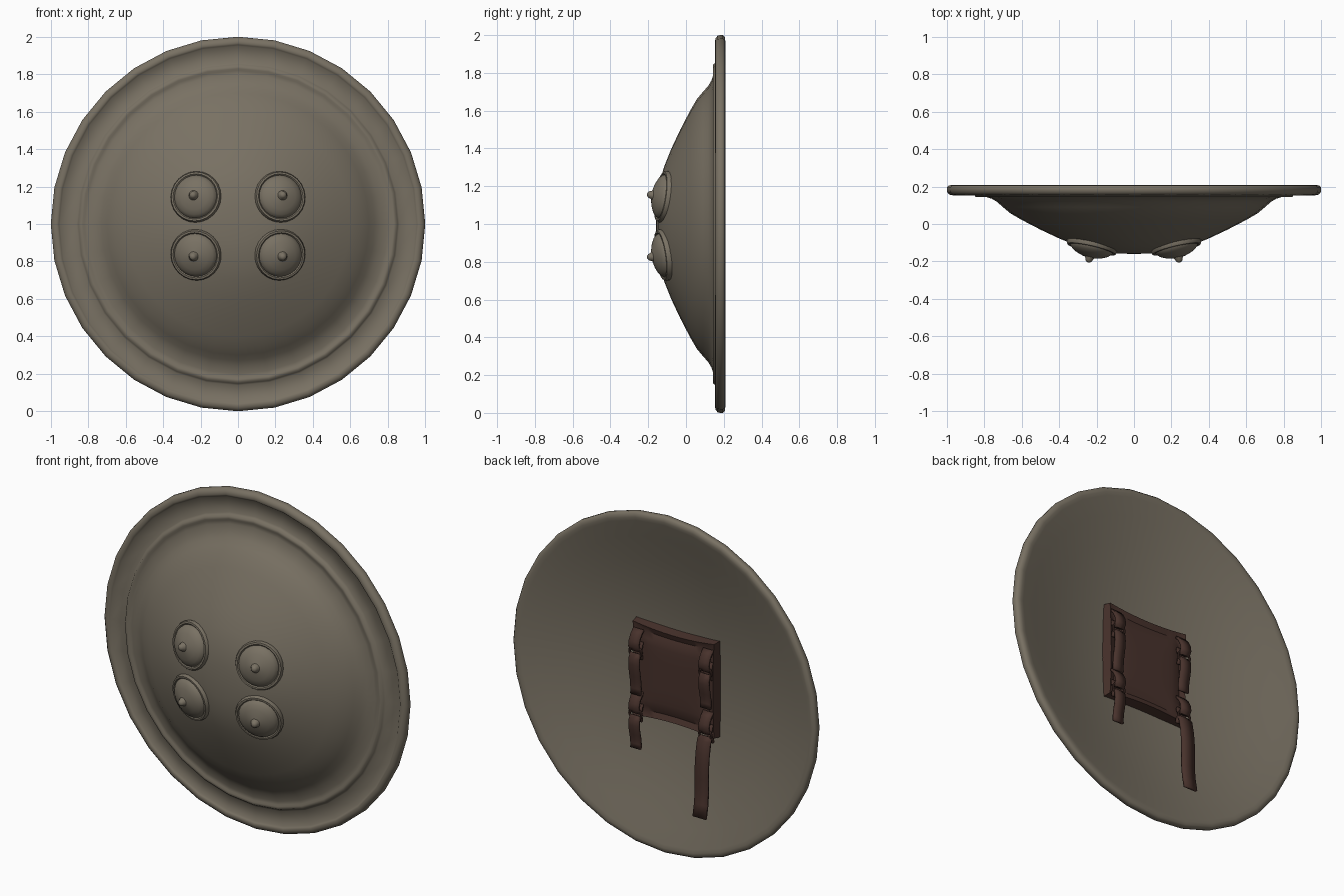
import bpy, bmesh, math
from mathutils import Vector, Matrix

if "Cube" in bpy.data.objects:
    bpy.data.objects.remove(bpy.data.objects["Cube"])


def material(name, rgb):
    m = bpy.data.materials.new(name)
    m.diffuse_color = (*rgb, 1)
    m.use_nodes = True
    m.node_tree.nodes["Principled BSDF"].inputs["Base Color"].default_value = m.diffuse_color
    return m


METAL = material("worn_metal", (0.19, 0.165, 0.125))
LEATHER = material("leather", (0.065, 0.032, 0.025))


def finish(bm, name, mat, angle=40):
    bmesh.ops.recalc_face_normals(bm, faces=bm.faces)
    me = bpy.data.meshes.new(name)
    bm.to_mesh(me)
    bm.free()
    ob = bpy.data.objects.new(name, me)
    bpy.context.collection.objects.link(ob)
    me.materials.append(mat)
    bpy.ops.object.select_all(action='DESELECT')
    ob.select_set(True)
    bpy.context.view_layer.objects.active = ob
    bpy.ops.object.shade_smooth_by_angle(angle=math.radians(angle))
    return ob


def lathe(name, profile, sides, mat, matrix, angle=40):
    """Revolve (radius, height) points about local z."""
    bm = bmesh.new()
    vs = [bm.verts.new((r, 0, h)) for r, h in profile]
    es = [bm.edges.new(p) for p in zip(vs, vs[1:])]
    bmesh.ops.spin(bm, geom=vs + es, cent=(0, 0, 0), axis=(0, 0, 1),
                   angle=2 * math.pi, steps=sides, use_merge=True)
    bmesh.ops.remove_doubles(bm, verts=bm.verts, dist=1e-4)
    bmesh.ops.transform(bm, matrix=matrix, verts=bm.verts)
    return finish(bm, name, mat, angle)


def facing(pos, normal):
    return Matrix.Translation(pos) @ Vector(normal).to_track_quat('Z', 'Y').to_matrix().to_4x4()


def strap(name, x, path, width, thick=0.014):
    """Leather band following (y, z) points, z measured from the shield centre."""
    bm = bmesh.new()
    rows = [[bm.verts.new((x + s * width / 2, y, 1 + z)) for s in (-1, 0, 1)] for y, z in path]
    for a, b in zip(rows, rows[1:]):
        for i in range(2):
            bm.faces.new((a[i], a[i + 1], b[i + 1], b[i]))
    ob = finish(bm, name, LEATHER, 50)
    mod = ob.modifiers.new("thickness", 'SOLIDIFY')
    mod.thickness, mod.offset = thick, 0
    return ob


# Shield body: front dome, step ring, rolled rim, shallow bowl at the back
front = [(0, -.16), (.1, -.157), (.2, -.145), (.3, -.117), (.4, -.077), (.5, -.03),
         (.6, .022), (.66, .057), (.70, .09), (.73, .117), (.76, .135), (.80, .147),
         (.82, .148), (.83, .143), (.845, .144), (.853, .155), (.862, .162), (.95, .166),
         (.957, .158), (.967, .153), (.985, .157), (.997, .168), (1.0, .18)]
back = [(1.0, .195), (.99, .206), (.97, .208), (.95, .203), (.85, .176), (.7, .134),
        (.5, .09), (.3, .06), (.15, .049), (0, .045)]
lathe("shield_body", [(r, -y) for r, y in front + back], 32, METAL,
      facing((0, 0, 1), (0, -1, 0)), 60)

# Four pointed studs, tilted to sit on the dome
stud = [(.136, -.03), (.138, .0), (.132, .013), (.122, .014), (.116, .008), (.113, .016),
        (.1, .03), (.075, .043), (.045, .053), (.026, .058), (.021, .066), (.017, .078),
        (.009, .085), (0, .086)]
for sx in (-1, 1):
    for sz in (-1, 1):
        lathe("stud", stud, 24, METAL,
              facing((sx * .225, -.122, .99 + sz * .155), (sx * .23, -1, sz * .15)))

# Arm pad: padded leather panel with pinched border and bowed sides
bm = bmesh.new()
N = 16
bmesh.ops.create_grid(bm, x_segments=N, y_segments=N, size=1)
for v in bm.verts:
    u, w = v.co.x, v.co.y
    edge = max(abs(u), abs(w))
    bulge = .012 if edge > .95 else (0 if edge > .8 else .018 * (1 - edge ** 4))
    x = u * (.268 - .008 * (1 - w * w))
    z = w * (.28 - .02 * (1 - u * u))
    v.co = (x, .107 + bulge, 1 + z)
ext = bmesh.ops.extrude_face_region(bm, geom=bm.faces[:])
for g in ext["geom"]:
    if isinstance(g, bmesh.types.BMVert):
        g.co.y = .045
        g.co.x *= 1.04
        g.co.z = 1 + (g.co.z - 1) * 1.03
finish(bm, "arm_pad", LEATHER, 40)

# Strap fittings: a loop tab, a ring and a hanging strap at each of four places
lower_end = {(1, 1): -.14, (-1, 1): -.10, (1, -1): -.46, (-1, -1): -.73}
for (sx, sz), end in lower_end.items():
    x = sx * .23
    top = .24 if sz > 0 else -.13
    ring_z = top - .125
    strap("loop_tab", x, [(.115, top), (.14, top - .025), (.158, top - .06),
                          (.162, top - .09), (.15, top - .112), (.132, top - .105),
                          (.12, top - .07)], .065)
    bm = bmesh.new()
    segs, tube = 16, 8
    loops = []
    for i in range(segs):
        a = 2 * math.pi * i / segs
        ring = []
        for j in range(tube):
            b = 2 * math.pi * j / tube
            r = .04 + .007 * math.cos(b)
            ring.append(bm.verts.new((x + r * math.cos(a), .146 + .007 * math.sin(b),
                                      1 + ring_z + r * .8 * math.sin(a))))
        loops.append(ring)
    for i in range(segs):
        p, q = loops[i], loops[(i + 1) % segs]
        for j in range(tube):
            k = (j + 1) % tube
            bm.faces.new((p[j], q[j], q[k], p[k]))
    finish(bm, "strap_ring", LEATHER)
    s = ring_z - .015
    long = end < -.6
    y_end = .2 if long else .142
    body = []
    for i in range(7):
        t = i / 6
        y = .158 + (y_end - .158) * t + .008 * math.sin(t * 2 * math.pi) * (1 if long else .5)
        body.append((y, s - .02 + (end - s + .02) * t))
    strap("long_strap" if long else "short_strap", x,
          [(.128, s - .03), (.132, s - .006), (.146, s + .002)] + body,
          .085 if long else .066)
